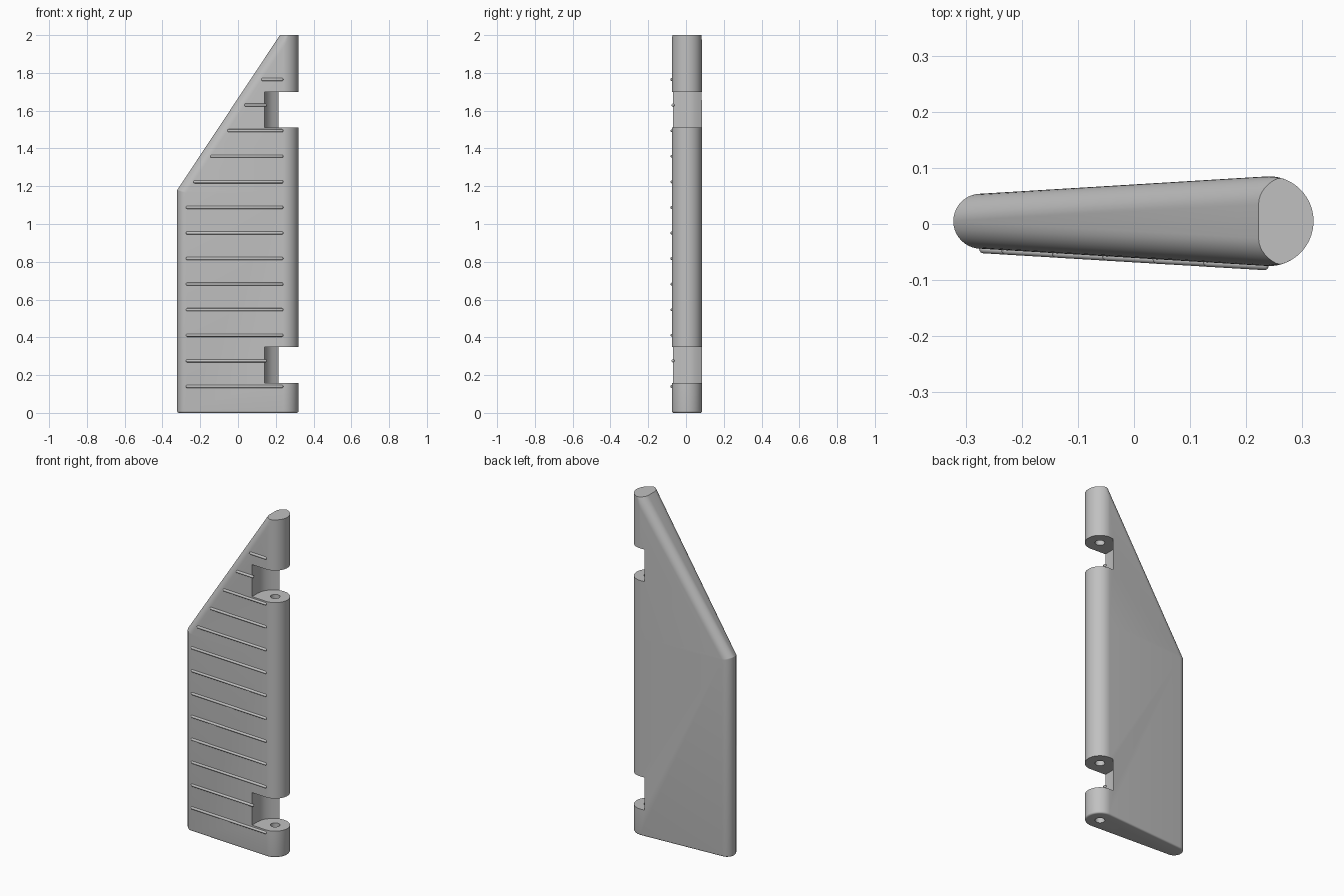
import bpy, bmesh, math
from mathutils import Vector, Matrix

if "Cube" in bpy.data.objects:
    bpy.data.objects.remove(bpy.data.objects["Cube"])

grey = bpy.data.materials.new("light_grey")
grey.diffuse_color = (0.53, 0.53, 0.53, 1)
grey.use_nodes = True
grey.node_tree.nodes["Principled BSDF"].inputs["Base Color"].default_value = grey.diffuse_color

CY = 0.005                       # centre plane of the blade
XL, XP = -0.322, 0.24            # thin edge, pivot axis
RL, RP = 0.049, 0.08             # edge radii
TAPER = (RP - RL) / (XP - XL - RL)
RUN = 0.544 / 0.82               # slant run per unit of height
SIN = 1 / math.hypot(1, RUN)
ZC = 1.18                        # corner where the slant starts
N, M = 10, 16


def make_object(name, bm):
    bmesh.ops.recalc_face_normals(bm, faces=bm.faces)
    me = bpy.data.meshes.new(name)
    bm.to_mesh(me)
    bm.free()
    me.materials.append(grey)
    ob = bpy.data.objects.new(name, me)
    bpy.context.collection.objects.link(ob)
    return ob


def half_thickness(x):
    return RL + (max(x, XL + RL) - XL - RL) * TAPER


def section(z, e):
    """Horizontal outline at height z, shrunk by e."""
    r, rp = RL - e, RP - e
    up = []
    for k in range(N + 1):
        t = math.pi / 2 * k / N
        d = r * (1 - math.cos(t))
        x = max(XL + e + d, XL + (z - ZC) * RUN + d / SIN)
        y = half_thickness(x) - e - r + r * math.sin(t)
        if x > XP:
            y = min(y, math.sqrt(max(0, rp * rp - (x - XP) ** 2)))
        up.append((x, y))
    last = up[-1][0]
    for k in range(M + 1):
        x = max(XP + rp * math.sin(math.pi / 2 * k / M), last)
        up.append((x, math.sqrt(max(0, rp * rp - (x - XP) ** 2))))
    ring = up + [(x, -y) for x, y in reversed(up)]
    return [Vector((x, y + CY, z)) for x, y in ring]


# Tapered blade lofted from horizontal sections
B = 0.01
levels = [(B * (1 - math.cos(a)), B * (1 - math.sin(a)))
          for a in (math.pi / 2 * i / 5 for i in range(6))]
levels += [(ZC - (1 / SIN - 1) / RUN * RL * (1 - math.cos(math.pi / 2 * k / N)), 0)
           for k in range(N, -1, -1)]
levels += [(1.94 + 0.06 * i / 8, 0) for i in range(9)]
bm = bmesh.new()
rings = [[bm.verts.new(p) for p in section(z, e)] for z, e in levels]
for a, b in zip(rings, rings[1:]):
    for i in range(len(a)):
        j = (i + 1) % len(a)
        bm.faces.new((a[i], a[j], b[j], b[i]))
bm.faces.new(rings[0])
bm.faces.new(rings[-1])
bmesh.ops.remove_doubles(bm, verts=bm.verts, dist=1e-5)
bmesh.ops.dissolve_degenerate(bm, edges=bm.edges, dist=1e-6)
blade = make_object("blade", bm)


def cut(cutter):
    cutter.hide_render = True
    mod = blade.modifiers.new("cut", 'BOOLEAN')
    mod.operation = 'DIFFERENCE'
    mod.solver = 'EXACT'
    mod.object = cutter
    bpy.context.view_layer.objects.active = blade
    bpy.ops.object.modifier_apply(modifier=mod.name)
    bpy.data.objects.remove(cutter)


# Hinge notches with an angled inner wall
outline = [(0.14, -0.2), (0.14, -0.02), (0.144, 0.012), (0.155, 0.038),
           (0.18, 0.064), (0.215, 0.084), (0.25, 0.1), (0.5, 0.1), (0.5, -0.2)]
for z0, z1 in ((0.157, 0.35), (1.51, 1.70)):
    bm = bmesh.new()
    face = bm.faces.new([bm.verts.new((x, y, z0)) for x, y in outline])
    ext = bmesh.ops.extrude_face_region(bm, geom=[face])
    bmesh.ops.translate(bm, vec=(0, 0, z1 - z0),
                        verts=[v for v in ext["geom"] if isinstance(v, bmesh.types.BMVert)])
    cut(make_object("notch_cutter", bm))

# Pivot pin hole, closed at the top
bm = bmesh.new()
bmesh.ops.create_cone(bm, cap_ends=True, segments=32, radius1=0.026, radius2=0.026,
                      depth=1.95, matrix=Matrix.Translation((XP, CY, 0.875)))
cut(make_object("pin_hole_cutter", bm))

# Raised ribs with round ends on the front face
bm = bmesh.new()
R = 0.008
for i in range(13):
    z = 0.14 + i * 0.1354
    x0 = max(-0.268, XL + (z - ZC) * RUN + 0.065)
    x1 = 0.145 if i in (1, 11) else 0.232
    made = bmesh.ops.create_uvsphere(bm, u_segments=12, v_segments=7, radius=R,
                                     matrix=Matrix.Rotation(math.pi / 2, 4, 'Y'))
    for v in made["verts"]:
        x = x1 if v.co.x > 0 else x0
        v.co += Vector((x, CY - half_thickness(x), z))
ribs = make_object("front_ribs", bm)

for ob in (blade, ribs):
    bpy.ops.object.select_all(action='DESELECT')
    ob.select_set(True)
    bpy.context.view_layer.objects.active = ob
    bpy.ops.object.shade_smooth_by_angle(angle=math.radians(35))
